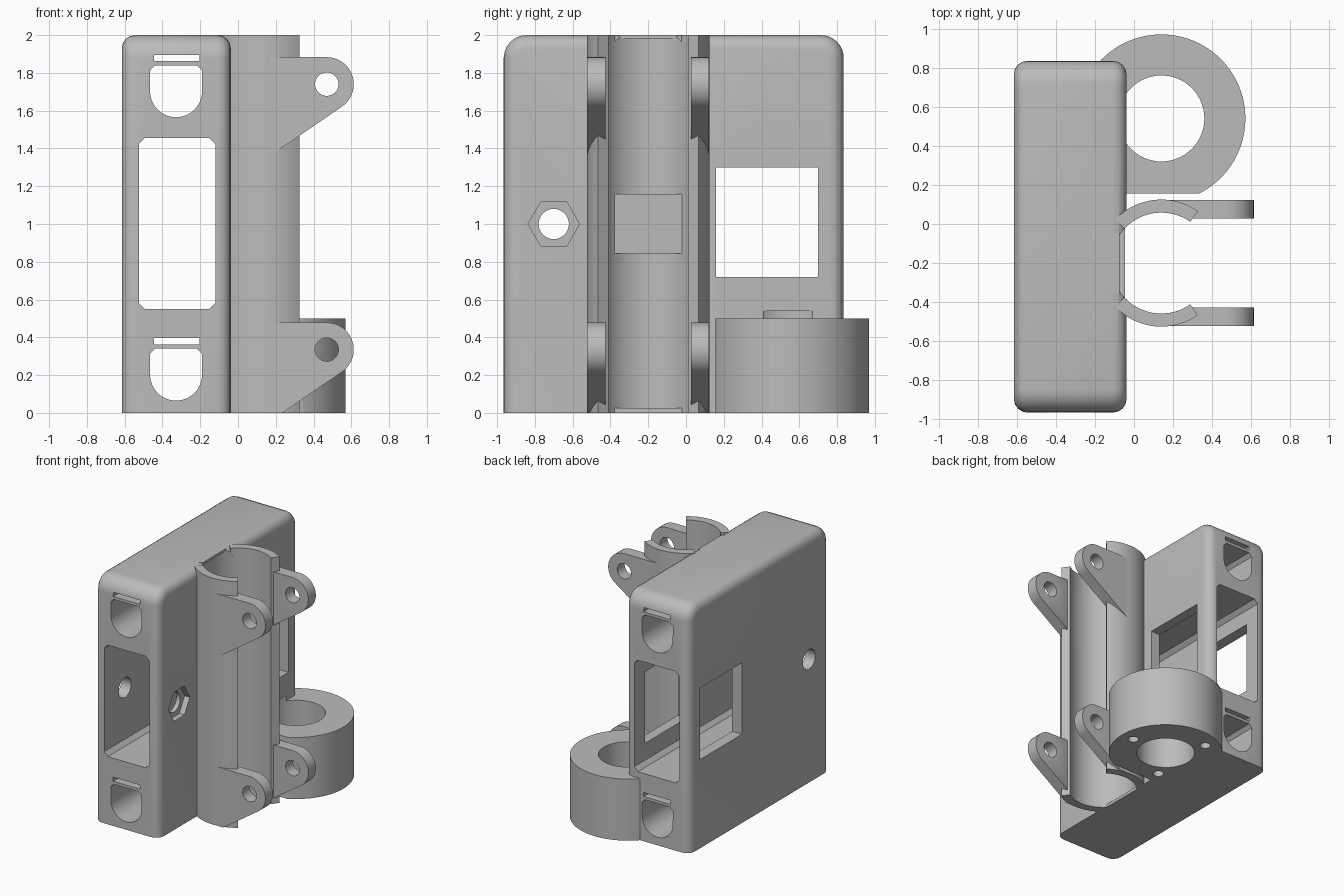
import bpy
import bmesh
from math import cos, sin, radians

old = bpy.data.objects.get("Cube")
if old:
    bpy.data.objects.remove(old, do_unlink=True)

grey = bpy.data.materials.new("plain_grey")
grey.use_nodes = True
grey.diffuse_color = (0.5, 0.5, 0.5, 1)
grey.node_tree.nodes["Principled BSDF"].inputs["Base Color"].default_value = (0.5, 0.5, 0.5, 1)


def arc(cx, cy, r, start, end, steps):
    angles = [radians(start + (end - start) * i / steps) for i in range(steps + 1)]
    return [(cx + r * cos(a), cy + r * sin(a)) for a in angles]


def circle(cx, cy, r, sides=64):
    return arc(cx, cy, r, 0, 360, sides)[:-1]


def rect(x0, x1, y0, y1):
    return [(x0, y0), (x1, y0), (x1, y1), (x0, y1)]


def prism(name, pts, axis, lo, hi, round_ends=0):
    """Extrude a 2D outline along an axis; optionally round the end rims above the base."""
    def place(p, h):
        return {"X": (h, *p), "Y": (p[0], h, p[1]), "Z": (*p, h)}[axis]
    bm = bmesh.new()
    a = [bm.verts.new(place(p, lo)) for p in pts]
    b = [bm.verts.new(place(p, hi)) for p in pts]
    ends = [bm.faces.new(a), bm.faces.new(b[::-1])]
    for i in range(len(pts)):
        j = (i + 1) % len(pts)
        bm.faces.new((a[j], a[i], b[i], b[j]))
    bmesh.ops.recalc_face_normals(bm, faces=bm.faces)
    if round_ends:
        rims = [e for f in ends for e in f.edges if max(v.co.z for v in e.verts) > 0.01]
        bmesh.ops.bevel(bm, geom=rims, offset=round_ends, segments=4, profile=0.5, affect="EDGES")
    mesh = bpy.data.meshes.new(name)
    bm.to_mesh(mesh)
    bm.free()
    mesh.materials.append(grey)
    obj = bpy.data.objects.new(name, mesh)
    bpy.context.collection.objects.link(obj)
    return obj


cutters = []


def cutter(*args):
    obj = prism("cutter", *args)
    obj.hide_render = True
    cutters.append(obj)
    return obj


def finish(obj, holes):
    """Cut the holes, then shade smooth with sharp edges kept."""
    bpy.ops.object.select_all(action="DESELECT")
    obj.select_set(True)
    bpy.context.view_layer.objects.active = obj
    for hole in holes:
        mod = obj.modifiers.new("cut", "BOOLEAN")
        mod.operation = "DIFFERENCE"
        mod.solver = "EXACT"
        mod.object = hole
        bpy.ops.object.modifier_apply(modifier=mod.name)
    bpy.ops.object.shade_smooth_by_angle(angle=radians(30))


# Shared centres: bearing clamp and rod ring
BX, BY = 0.14, -0.20
RX, RY = 0.14, 0.54

# Cutters shared between parts
bearing_bore = cutter(circle(BX, BY, 0.258, 96), "Z", -0.1, 2.1)
ring_bore = cutter(circle(RX, RY, 0.22), "Z", -0.1, 0.54)

# Lengthwise passages: rod holes with a flat top, and the thin slots over them
passages = []
for z in (0.2025, 1.7025):
    rod = arc(-0.328, z, 0.1375, 180, 360, 24)
    rod += [(-0.19, z + 0.11), (-0.217, z + 0.1375), (-0.439, z + 0.1375), (-0.466, z + 0.11)]
    passages.append(cutter(rod, "Y", -1.2, 1.2))
    passages.append(cutter(rect(-0.445, -0.205, z + 0.16, z + 0.193), "Y", -1.2, 1.2))

# Belt channel with clipped corners
c = 0.032
x0, x1, z0, z1 = -0.525, -0.12, 0.55, 1.455
channel = [(x0 + c, z0), (x1 - c, z0), (x1, z0 + c), (x1, z1 - c),
           (x1 - c, z1), (x0 + c, z1), (x0, z1 - c), (x0, z0 + c)]
belt_channel = cutter(channel, "Y", -1.2, 1.2)

# Sideways openings: square window, bolt hole and hexagonal nut pocket
side_window = cutter(rect(0.16, 0.70, 0.72, 1.30), "X", -0.8, 0.2)
bolt_hole = cutter(circle(-0.70, 1.0, 0.08, 32), "X", -0.8, 0.2)
nut_pocket = cutter(circle(-0.70, 1.0, 0.136, 6), "X", -0.085, 0.2)

# Main body: side outline with rounded upper corners
r = 0.12
outline = [(-0.965, 0), (0.835, 0)]
outline += arc(0.835 - r, 2 - r, r, 0, 90, 6) + arc(-0.965 + r, 2 - r, r, 90, 180, 6)
body = prism("main_body", outline, "X", -0.615, -0.038, 0.07)
finish(body, passages + [belt_channel, side_window, bolt_hole, nut_pocket,
                         bearing_bore, ring_bore])

# Bearing clamp: one curved wall on each side
for name, s in (("back", 1), ("front", -1)):
    wall = arc(BX, BY, 0.325, s * 55, s * 137, 28) + arc(BX, BY, 0.258, s * 137, s * 55, 28)
    finish(prism(name + "_clamp_wall", wall, "Z", 0, 2), [])

# Ledges that hold the bearings inside the clamp
for name, x, half, low, high in (("middle", -0.047, 0.1875, 0.845, 1.16),
                                 ("bottom", -0.047, 0.1875, 0, 0.025),
                                 ("top", -0.075, 0.155, 1.98, 2)):
    prism(name + "_bearing_stop", rect(-0.118, x, BY - half, BY + half), "Z", low, high)

# Clamp ears: teardrop plates with a screw hole
for level, z in (("lower", 0.335), ("upper", 1.74)):
    ear = arc(0.47, z, 0.143, -55.5, 90, 20) + [(BX, z + 0.143)]
    low = z - 0.40
    ear += [(BX, low)] if low > 0 else [(BX, 0), (0.235, 0)]
    screw_hole = cutter(circle(0.47, z, 0.062, 32), "Y", -0.7, 0.3)
    for side, y0, y1 in (("back", 0.027, 0.123), ("front", -0.523, -0.427)):
        finish(prism(f"{level}_{side}_clamp_ear", ear, "Y", y0, y1), [screw_hole, bearing_bore])

# Rod ring: thick round holder flattened towards the clamp
ring = prism("rod_ring", circle(RX, RY, 0.43, 96), "Z", 0, 0.5)
flat_side = cutter(rect(-0.6, 0.8, -0.2, 0.155), "Z", -0.1, 0.7)
screws = [cutter(circle(RX + 0.32 * cos(radians(a)), RY + 0.32 * sin(radians(a)), 0.04, 24),
                 "Z", -0.1, 0.3) for a in (0, 120, 240)]
finish(ring, [flat_side, ring_bore] + passages[:2] + screws)
# Matching screw holes where they meet the body
finish(body, screws[1:])

for obj in cutters:
    bpy.data.objects.remove(obj, do_unlink=True)
